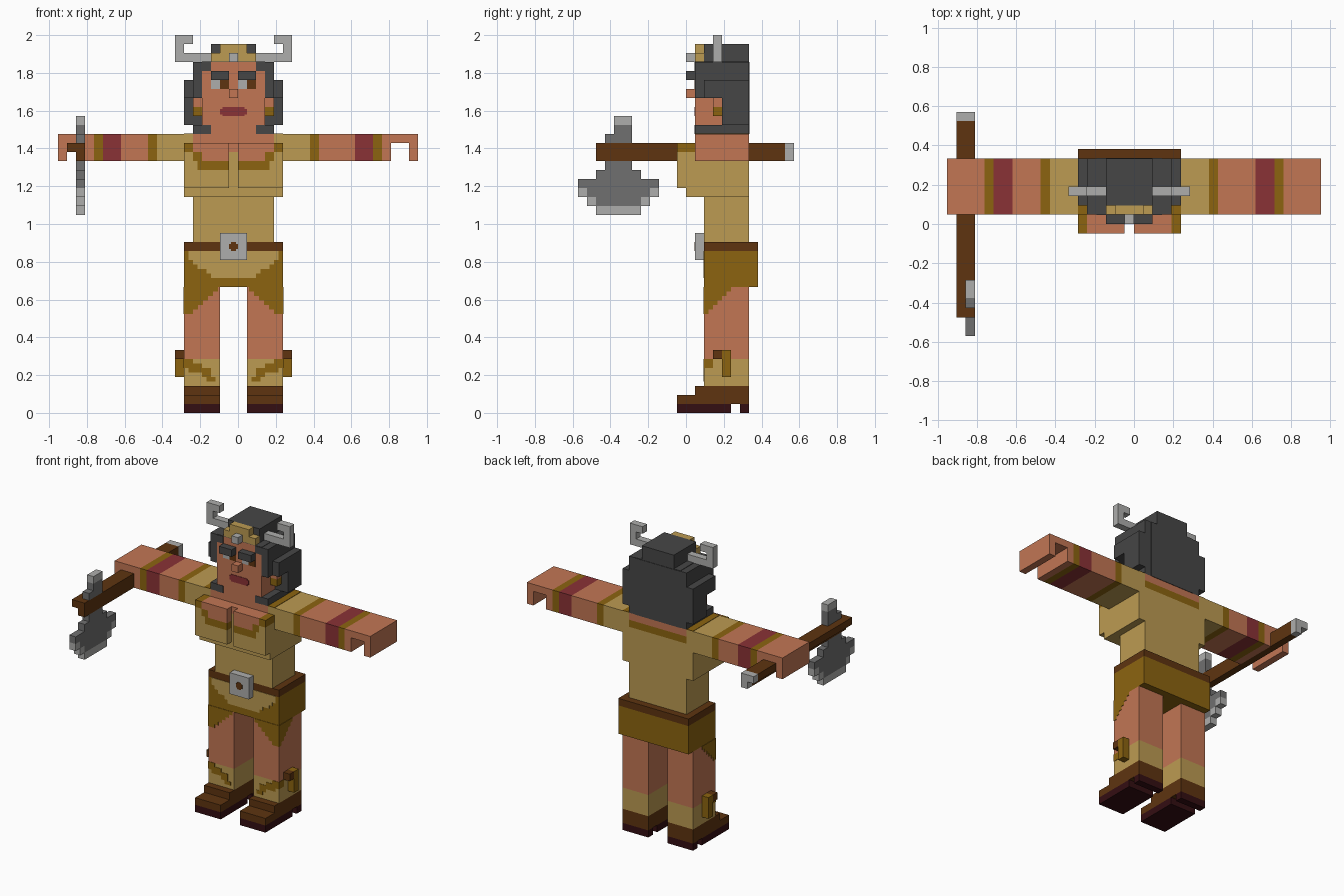
import bpy, bmesh

cube = bpy.data.objects.get("Cube")
if cube:
    bpy.data.objects.remove(cube, do_unlink=True)

U = 1 / 21   # one voxel
P = 0.06     # thickness of painted plates, in voxels


def linear(c):
    c /= 255
    return c / 12.92 if c <= 0.04045 else ((c + 0.055) / 1.055) ** 2.4


COLOURS = {
    "skin": (194, 118, 84), "tan": (188, 155, 82), "gold": (140, 100, 16),
    "brown": (94, 52, 16), "maroon": (138, 50, 54), "sole": (52, 14, 18),
    "silver": (174, 174, 172), "steel": (112, 112, 112), "hair": (70, 70, 70),
}
MATS = {}
for name, rgb in COLOURS.items():
    m = bpy.data.materials.new(name)
    m.use_nodes = True
    col = [linear(c) for c in rgb] + [1]
    m.diffuse_color = col
    m.node_tree.nodes["Principled BSDF"].inputs["Base Color"].default_value = col
    MATS[name] = m


def mirrored(boxes):
    """Reflect boxes across the body axis, x = -0.5 voxels."""
    return [(c, -1 - x1, -1 - x0, *rest) for c, x0, x1, *rest in boxes]


def part(name, boxes):
    """One object from boxes (colour, x0, x1, y0, y1, z0, z1) in voxels."""
    me = bpy.data.meshes.new(name)
    bm = bmesh.new()
    used = []
    for c, x0, x1, y0, y1, z0, z1 in boxes:
        if c not in used:
            used.append(c)
            me.materials.append(MATS[c])
        vs = bmesh.ops.create_cube(bm, size=1)["verts"]
        for v in vs:
            v.co = ((x0 + (v.co.x + .5) * (x1 - x0)) * U,
                    (y0 + (v.co.y + .5) * (y1 - y0)) * U,
                    (z0 + (v.co.z + .5) * (z1 - z0)) * U)
        for f in {f for v in vs for f in v.link_faces}:
            f.material_index = used.index(c)
    bm.to_mesh(me)
    bm.free()
    bpy.context.collection.objects.link(bpy.data.objects.new(name, me))


def pair(name, boxes):
    part("left_" + name, boxes)
    part("right_" + name, mirrored(boxes))


# Shoes, legs and calf buckles
pair("shoe", [("sole", 1, 5, -1, 5, 0, 1), ("sole", 1, 5, 6, 7, 0, 1),
              ("brown", 1, 5, -1, 7, 1, 2), ("brown", 1, 5, 1, 7, 2, 3)])
pair("leg", [("tan", 1, 5, 2, 7, 3, 6), ("skin", 1, 5, 2, 7, 6, 14)])
pair("calf_buckle", [("gold", 5, 6, 4, 5, 4, 7), ("brown", 5, 6, 3, 4, 6, 7)])
pair("sock_pattern", [("gold", 4, 5 + P, 2 - P, 3, 5, 6),
                      ("gold", 3, 4.5, 2 - P, 2, 4.5, 5.5),
                      ("gold", 2, 3, 2 - P, 2, 4, 5),
                      ("gold", 1.5, 2.5, 2 - P, 2, 3.5, 4)])

# Shorts hem running diagonally over the thighs
hem = []
for i in range(6):
    z = 11 + i / 2
    hem.append(("gold", 5 - (1 + .55 * i), 5, 2 - P, 2, z, z + .5))
    hem.append(("gold", 5, 5 + P, 2 - P, 2.5 + .5 * i, z, z + .5))
pair("shorts_hem", hem)

# Skirt, its pale front panel, belt and buckle
part("skirt", [("gold", -6, 5, 2, 8, 14, 18)])
part("skirt_panel", [("tan", -.5 - w, -.5 + w, 2 - P, 2, 15 + i / 2, 15.5 + i / 2)
                     for i, w in enumerate((2.5, 3, 4, 4.5, 5, 5))])
part("belt", [("brown", -6, 5, 2, 8, 18, 19)])
part("belt_buckle", [("silver", -2, 1, 1, 2, 17, 20),
                     ("brown", -.8, -.2, 1 - P, 1, 18, 19),
                     ("brown", -1, 0, 1 - P, 1, 18.2, 18.8)])

# Torso
part("waist", [("tan", -5, 4, 2, 7, 19, 24)])
part("chest", [("tan", -6, 5, 0, 7, 24, 28), ("tan", -6, 5, 0, 1, 28, 29),
               ("gold", -6, -5, 0, 1, 29, 30), ("gold", 4, 5, 0, 1, 29, 30),
               ("skin", -5, 4, 0, 1, 29, 30), ("tan", -5, 4, 1, 7, 28, 29),
               ("gold", -5, 4, 1, 7, 29, 30), ("skin", -5, 4, 1, 7, 30, 31)])
pair("bust", [("tan", 0, 5, -1, 0, 25, 27), ("gold", 0, 3.5, -1, 0, 27, 28),
              ("tan", 3.5, 5, -1, 0, 27, 28), ("skin", 0, 3, -1, 0, 28, 29),
              ("gold", 3, 4, -1, 0, 28, 29), ("tan", 4, 5, -1, 0, 28, 29),
              ("skin", 0, 4, -1, 0, 29, 30), ("gold", 4, 5, -1, 0, 29, 30)])
pair("shoulder_trim", [("gold", 4, 5, 1, 7, 31, 31 + P)])


# Arms in coloured bands, each with a hooked hand
def arm(name, s, bands):
    boxes = [(c, min(s * a, s * b), max(s * a, s * b), 1, 7, z0, 31)
             for c, a, b, z0 in bands]
    part(name, boxes)


HAND = [("gold", 15, 16, 28), ("skin", 16, 17, 28), ("skin", 17, 19, 30), ("skin", 19, 20, 28)]
arm("left_arm", 1, [("tan", 4, 8, 28), ("gold", 8, 9, 28), ("skin", 9, 13, 28),
                    ("maroon", 13, 15, 28)] + HAND)
arm("right_arm", -1, [("tan", 5, 9, 28), ("gold", 9, 10, 28), ("skin", 10, 13, 28),
                      ("maroon", 13, 15, 28)] + HAND)

# Axe: handle, end cap and stepped blade
part("axe_handle", [("brown", -19, -17, -10, 11, 29, 30), ("brown", -18, -17, -10, 11, 28, 29)])
part("axe_cap", [("silver", -19, -17, 11, 12, 29, 30), ("silver", -18, -17, 11, 12, 28, 29)])
rows = [("silver", -10, -5, 22), ("steel", -10, -5, 23), ("steel", -11, -4, 24),
        ("steel", -12, -3, 25), ("steel", -10, -5, 26), ("steel", -9, -6, 27),
        ("steel", -9, -6, 30), ("steel", -8, -6, 31), ("silver", -8, -6, 32)]
edges = [("silver", -11, -10, 23), ("silver", -5, -4, 23),
         ("silver", -12, -11, 24), ("silver", -4, -3, 24)]
part("axe_blade", [(c, -18, -17, a, b, z, z + 1) for c, a, b, z in rows + edges])

# Head and face
part("head", [("skin", -4, 3, 1, 7, 31, 39)])
part("nose", [("skin", -1, 0, 0, 1, 35, 36)])
pair("eyebrow", [("hair", 0, 2, 0, 1, 37, 38)])
part("eyes", [("silver", -3, -2, 1 - P, 1, 36, 37), ("brown", -2, -1, 1 - P, 1, 36, 37),
              ("silver", 0, 1, 1 - P, 1, 36, 37), ("brown", 1, 2, 1 - P, 1, 36, 37)])
part("lips", [("maroon", -2, 1, 1 - P, 1, 33.2, 33.8), ("maroon", -1.75, .75, 1 - P, 1, 33, 34)])
pair("ear", [("skin", 3, 4, 3, 4, 34, 35), ("gold", 3, 4, 3, 4, 33, 34)])

# Hair: side layers, fringe corners and crown
pair("hair_side", [("hair", 3, 4, 1, 7, 35, 39), ("hair", 3, 4, 4, 7, 32, 35),
                   ("hair", 3, 4, 1, 7, 31, 32), ("hair", 4, 5, 2, 7, 35, 37),
                   ("hair", 4, 5, 4, 7, 32, 35), ("hair", 2, 3, 1 - P, 1, 38, 39),
                   ("hair", 2, 3, 1 - P, 1, 31, 32)])
part("hair_back", [("hair", -4, 3, 7, 7 + P, 31, 39), ("hair", -4, 3, 1, 7, 39, 39 + P)])
part("hair_crown", [("hair", -3, 2, 2, 7, 39, 41)])

# Headband with ornament and horns
part("headband", [("tan", -3, 2, 1, 2, 39, 40), ("tan", -2, 1, 1, 2, 40, 41)])
part("headband_ornament", [("silver", -1, 0, 0, 1, 39, 40)])
pair("horn", [("silver", 2, 6, 3, 4, 39, 40), ("silver", 5, 6, 3, 4, 40, 41),
              ("silver", 4, 6, 3, 4, 41, 42)])
